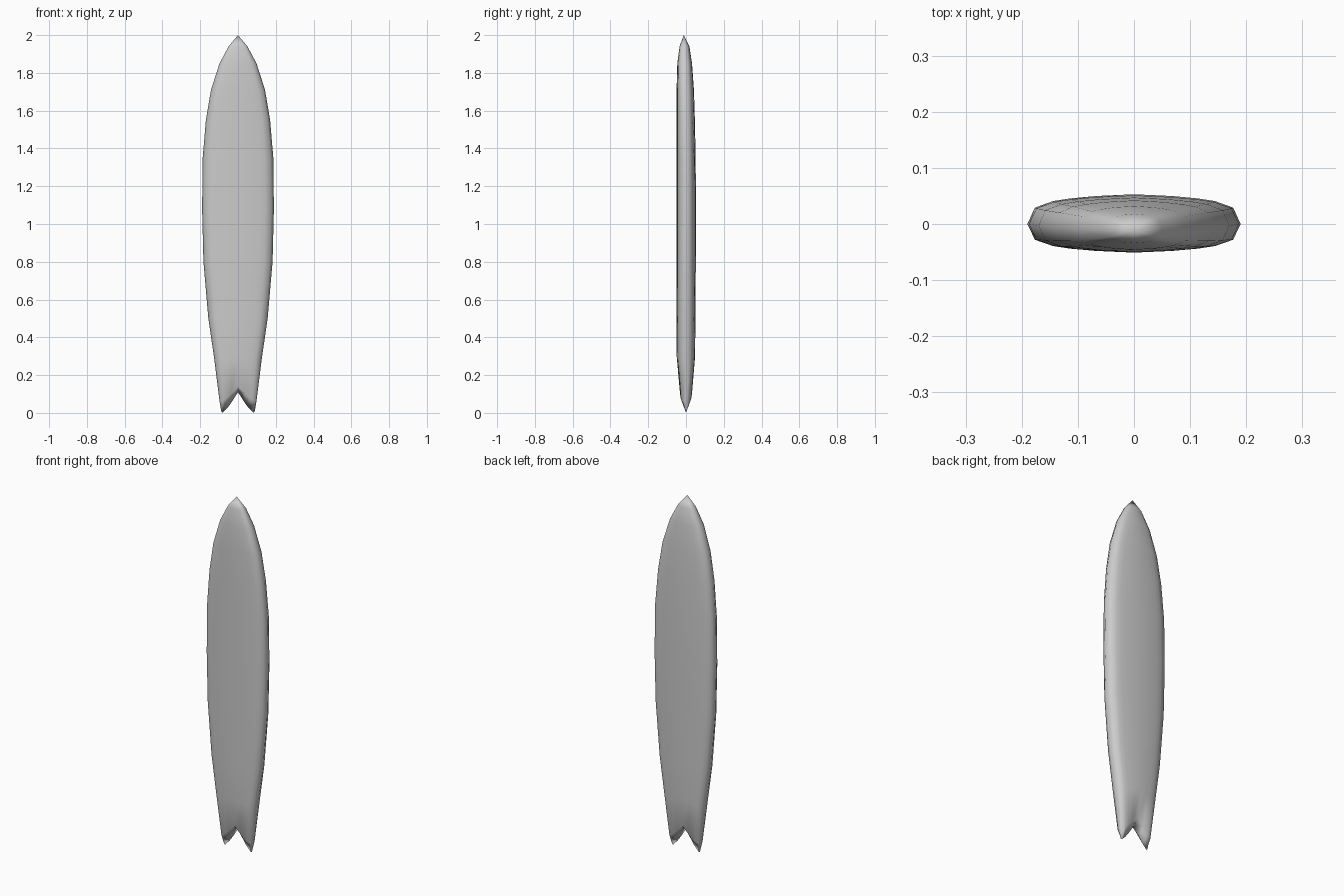
import bpy, bmesh

if "Cube" in bpy.data.objects:
    bpy.data.objects.remove(bpy.data.objects["Cube"])

# Board stations: height, half width, front y, back y, notch rise factor
stations = [
    (0.00, 0.088, 0.0, 0.0, 1.0),
    (0.06, 0.098, -0.034, 0.034, 0.75),
    (0.28, 0.125, -0.049, 0.048, 0.15),
    (0.50, 0.157, -0.051, 0.050, 0.0),
    (0.80, 0.183, -0.051, 0.052, 0.0),
    (1.08, 0.190, -0.051, 0.053, 0.0),
    (1.35, 0.187, -0.051, 0.051, 0.0),
    (1.55, 0.170, -0.051, 0.047, 0.0),
    (1.71, 0.143, -0.050, 0.042, 0.0),
    (1.85, 0.098, -0.046, 0.032, 0.0),
    (1.94, 0.050, -0.034, 0.018, 0.0),
]
# Half section: width fraction, thickness fraction, tail notch rise
half = [(0.0, 1.0, 0.11), (0.36, 0.94, 0.06), (0.60, 0.86, 0.03),
        (0.76, 0.77, 0.015), (0.93, 0.55, 0.0), (1.0, 0.0, 0.005)]
across = [(-u, t, n) for u, t, n in reversed(half[1:])] + half

# Board body: loft the closed rings from swallow tail to nose
bm = bmesh.new()
rings = []
for z, w, front, back, k in stations:
    mid = -0.012 * max(0.0, (z - 1.4) / 0.6)
    ring = [bm.verts.new((u * w, mid + (front - mid) * t, z + n * k))
            for u, t, n in across]
    ring += [bm.verts.new((u * w, mid + (back - mid) * t, z + n * k))
             for u, t, n in reversed(across[1:-1])]
    rings.append(ring)

count = len(rings[0])
for a, b in zip(rings, rings[1:]):
    for i in range(count):
        j = (i + 1) % count
        bm.faces.new((a[i], a[j], b[j], b[i]))

# Pointed nose
tip = bm.verts.new((0, -0.012, 2.0))
for i in range(count):
    bm.faces.new((rings[-1][i], rings[-1][(i + 1) % count], tip))

# The tail ring has no thickness, so welding closes it
bmesh.ops.remove_doubles(bm, verts=bm.verts[:], dist=0.0005)
bmesh.ops.recalc_face_normals(bm, faces=bm.faces[:])
for f in bm.faces:
    f.smooth = True

mesh = bpy.data.meshes.new("surfboard")
bm.to_mesh(mesh)
bm.free()
board = bpy.data.objects.new("surfboard", mesh)
bpy.context.collection.objects.link(board)
